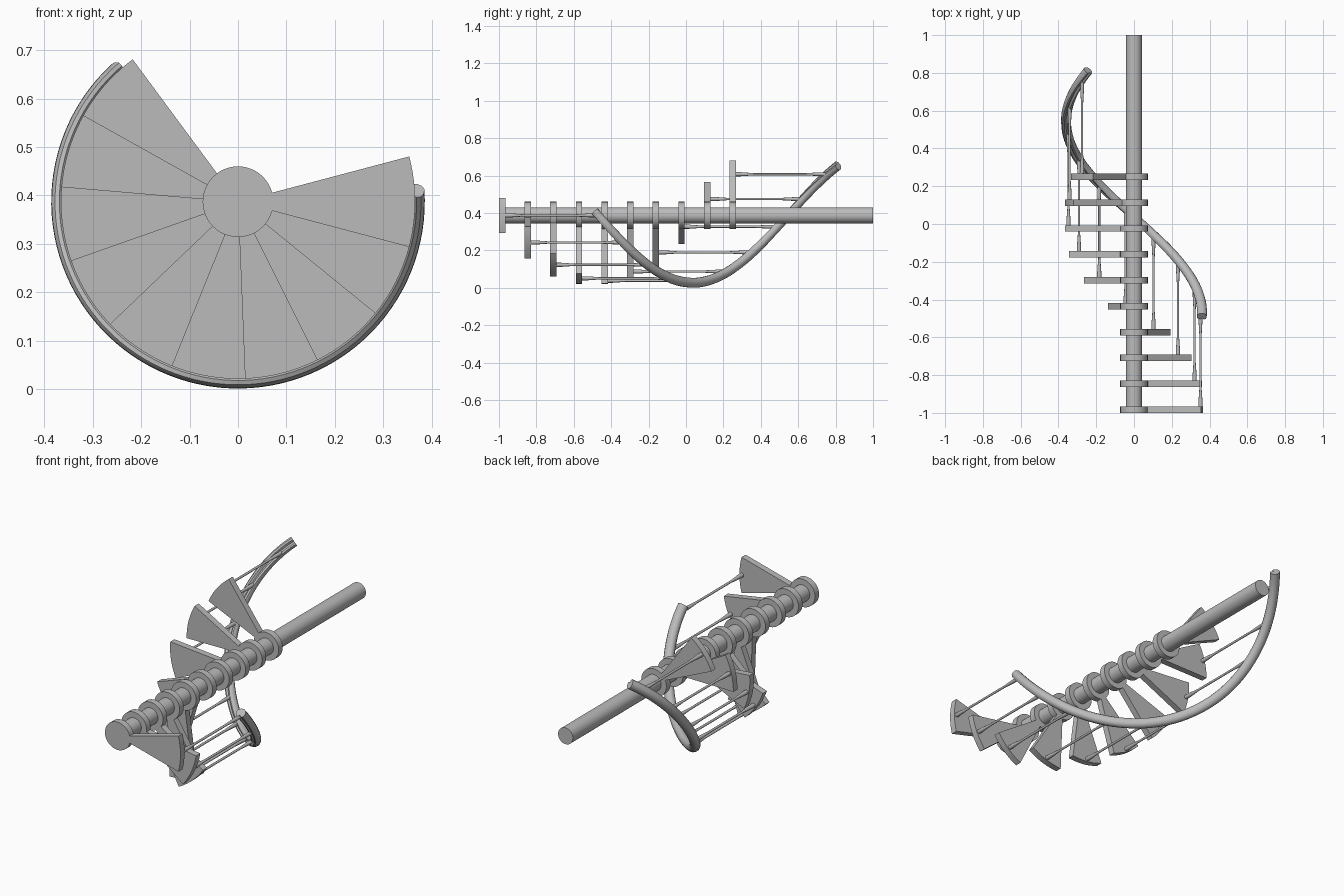
import bpy, bmesh
from math import sin, cos, pi, radians
from mathutils import Vector

if "Cube" in bpy.data.objects:
    bpy.data.objects.remove(bpy.data.objects["Cube"])

AXIS_Z = 0.387           # height of the lying column
STEPS = 10
TURN = radians(24.3)     # rotation between steps
PITCH = 0.137            # distance between steps along the column
THICK = 0.034
RAIL_R, RAIL_Y = 0.36, -0.47

grey = bpy.data.materials.new("plain_grey")
grey.use_nodes = True
colour = (0.5, 0.5, 0.5, 1)
grey.diffuse_color = colour
grey.node_tree.nodes["Principled BSDF"].inputs["Base Color"].default_value = colour


def polar(radius, angle, y):
    return Vector((radius * cos(angle), y, AXIS_Z + radius * sin(angle)))


def loft(name, rings):
    """Skin a list of closed rings of points and cap both ends."""
    bm = bmesh.new()
    loops = [[bm.verts.new(p) for p in ring] for ring in rings]
    n = len(loops[0])
    for a, b in zip(loops, loops[1:]):
        for j in range(n):
            k = (j + 1) % n
            bm.faces.new((a[j], a[k], b[k], b[j]))
    bm.faces.new(loops[0])
    bm.faces.new(loops[-1])
    bmesh.ops.recalc_face_normals(bm, faces=bm.faces)
    mesh = bpy.data.meshes.new(name)
    bm.to_mesh(mesh)
    bm.free()
    mesh.materials.append(grey)
    obj = bpy.data.objects.new(name, mesh)
    bpy.context.collection.objects.link(obj)
    bpy.ops.object.select_all(action='DESELECT')
    obj.select_set(True)
    bpy.context.view_layer.objects.active = obj
    bpy.ops.object.shade_smooth_by_angle(angle=radians(35))
    return obj


def turned(name, centre, profile, sides):
    """Lathe (y, radius) pairs around a line parallel to the column."""
    rings = []
    for y, r in profile:
        rings.append([Vector((centre.x + r * cos(2 * pi * j / sides), y,
                              centre.z + r * sin(2 * pi * j / sides)))
                      for j in range(sides)])
    return loft(name, rings)


# Column
hub = polar(0, 0, 0)
turned("column", hub, [(-0.99, 0.043), (1.0, 0.043)], 40)

# Treads with collars and balusters
half = radians(14.8)
arc = [half * (j / 6 - 1) for j in range(13)]
for i in range(STEPS):
    angle = -TURN * i
    y = -1 + PITCH * i
    turned(f"collar_{i + 1}", hub, [(y, 0.073), (y + THICK, 0.073)], 48)

    outline = [(0.366, a) for a in arc] + [(0.071, a) for a in reversed(arc)]
    loft(f"tread_{i + 1}", [[polar(r, angle + a, yy) for r, a in outline]
                            for yy in (y, y + THICK)])

    low, high = y + THICK - 0.005, RAIL_Y + PITCH * i
    turned(f"baluster_{i + 1}", polar(0.352, angle, 0),
           [(low, 0.011), (low + 0.03, 0.011), (low + 0.1, 0.006),
            (high - 0.12, 0.006), (high - 0.05, 0.01), (high, 0.01)], 12)

# Handrail: rounded section with a groove underneath, swept along a helix
side = [(0.012, 0.021), (0.021, 0.014), (0.026, 0.004), (0.025, -0.009),
        (0.018, -0.019), (0.009, -0.02)]
section = [(0, 0.023)] + side + [(0, -0.011)] + [(-u, v) for u, v in reversed(side)]
start, end, count = radians(3.5), radians(-227.5), 72
rise = PITCH / TURN
rings = []
for s in range(count + 1):
    a = start + (end - start) * s / count
    centre = polar(RAIL_R, a, RAIL_Y - rise * a)
    out = Vector((cos(a), 0, sin(a)))
    along = Vector((RAIL_R * sin(a), rise, -RAIL_R * cos(a))).normalized()
    up = out.cross(along)
    rings.append([centre + out * u + up * v for u, v in section])
loft("handrail", rings)
